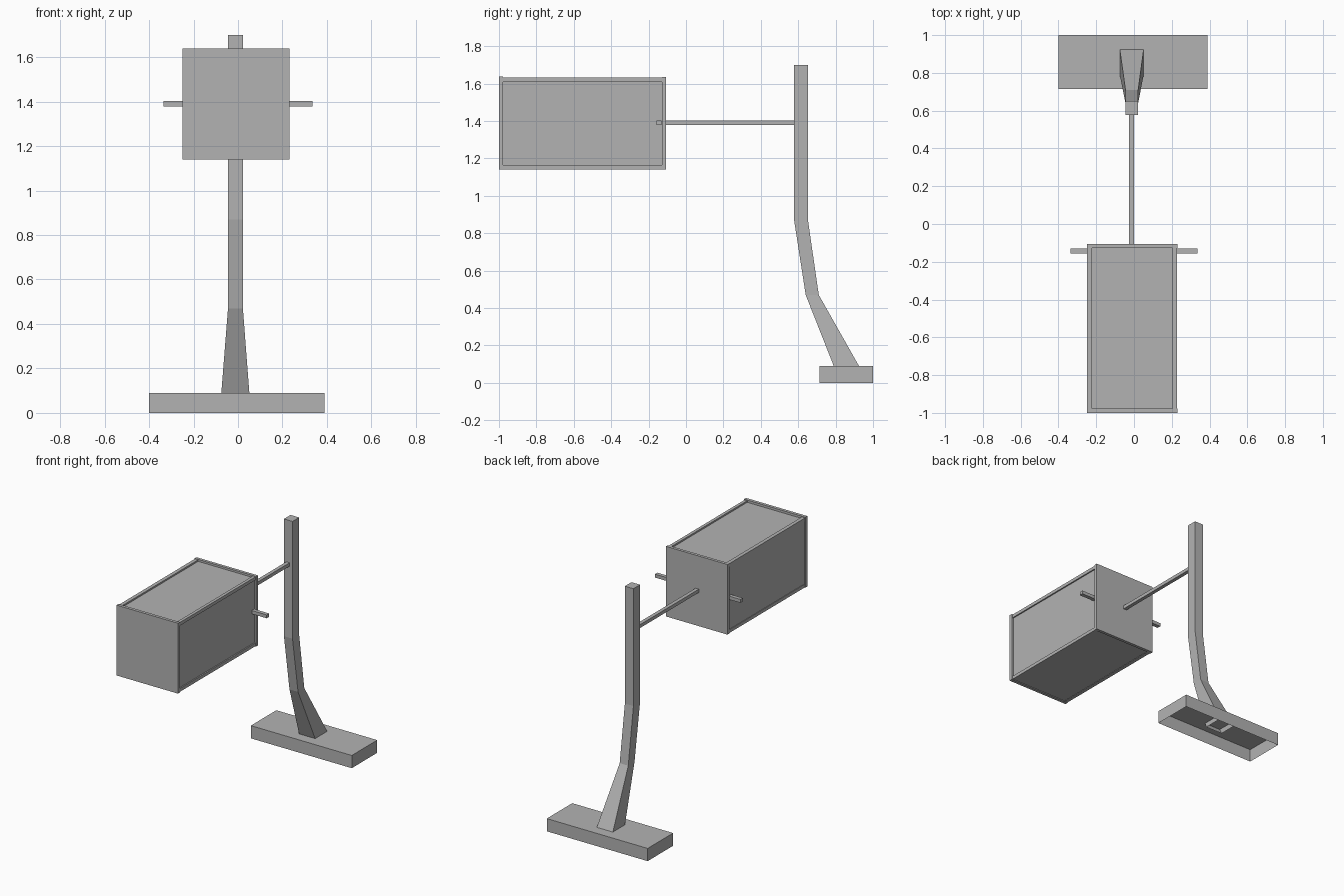
import bpy, bmesh

default = bpy.data.objects.get("Cube")
if default:
    bpy.data.objects.remove(default, do_unlink=True)

grey = bpy.data.materials.new("plain grey")
grey.use_nodes = True
colour = (0.45, 0.45, 0.45, 1)
grey.diffuse_color = colour
grey.node_tree.nodes["Principled BSDF"].inputs["Base Color"].default_value = colour


def loft(name, sections, cap_start=True):
    """Join rectangles (x0, x1, y0, y1, z) into a flat-sided solid."""
    bm = bmesh.new()
    rings = [[bm.verts.new(p) for p in ((x0, y0, z), (x1, y0, z), (x1, y1, z), (x0, y1, z))]
             for x0, x1, y0, y1, z in sections]
    for low, high in zip(rings, rings[1:]):
        for i in range(4):
            j = (i + 1) % 4
            bm.faces.new((low[i], low[j], high[j], high[i]))
    bm.faces.new(rings[-1])
    if cap_start:
        bm.faces.new(rings[0][::-1])
    mesh = bpy.data.meshes.new(name)
    bm.to_mesh(mesh)
    bm.free()
    mesh.materials.append(grey)
    obj = bpy.data.objects.new(name, mesh)
    bpy.context.collection.objects.link(obj)
    return obj


def box(name, x, y, z, cap_start=True):
    return loft(name, [(*x, *y, z[0]), (*x, *y, z[1])], cap_start)


# Hollow foot, open underneath
box("foot", (-0.4, 0.39), (0.715, 1.0), (0, 0.09), cap_start=False)

# Bent post, flared at the bottom
loft("post", [
    (-0.078, 0.053, 0.805, 0.945, 0.055),
    (-0.075, 0.051, 0.79, 0.925, 0.09),
    (-0.045, 0.022, 0.64, 0.71, 0.47),
    (-0.045, 0.022, 0.578, 0.652, 0.87),
    (-0.045, 0.022, 0.578, 0.652, 1.70),
], cap_start=False)

# Rod from post to cabinet, and the two side pegs
box("support_rod", (-0.026, 0.0), (-0.11, 0.58), (1.378, 1.402))
for name, x in (("right_peg", (-0.335, -0.23)), ("left_peg", (0.21, 0.335))):
    box(name, x, (-0.157, -0.13), (1.379, 1.403))

# Cabinet body with end plates
box("cabinet_body", (-0.244, 0.218), (-0.99, -0.115), (1.145, 1.622))
box("front_plate", (-0.25, 0.231), (-1.0, -0.978), (1.14, 1.638))
box("back_plate", (-0.25, 0.231), (-0.128, -0.107), (1.14, 1.636))

# Long rails around the recessed side panels
for side, x in (("right", (-0.248, -0.222)), ("left", (0.205, 0.227))):
    for level, z in (("lower", (1.142, 1.165)), ("upper", (1.61, 1.633))):
        box(f"{side}_{level}_rail", x, (-0.98, -0.125), z)
